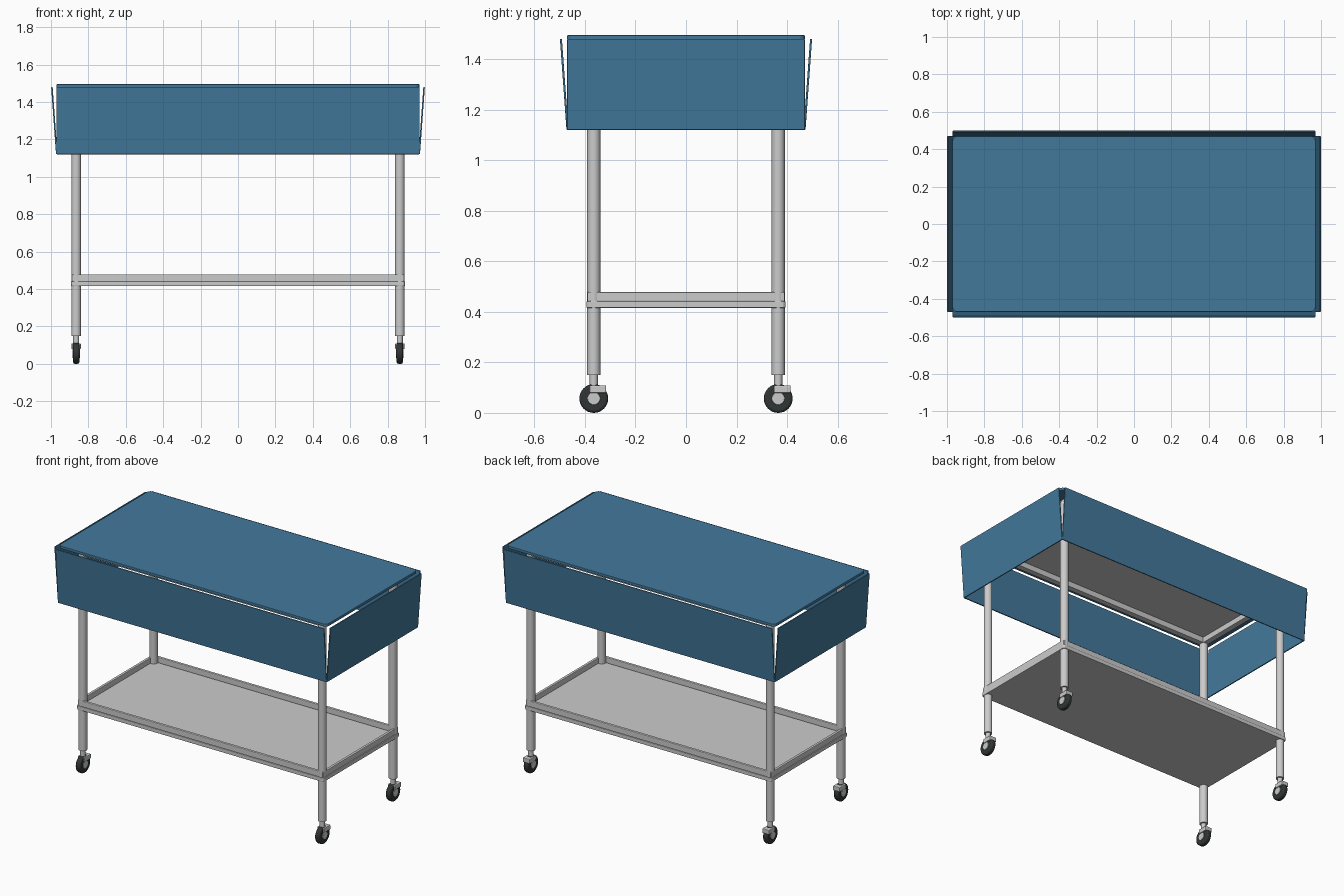
import bpy, bmesh, math
from mathutils import Vector

if "Cube" in bpy.data.objects:
    bpy.data.objects.remove(bpy.data.objects["Cube"])


def material(name, rgb):
    m = bpy.data.materials.new(name)
    m.diffuse_color = (*rgb, 1)
    m.use_nodes = True
    m.node_tree.nodes["Principled BSDF"].inputs["Base Color"].default_value = m.diffuse_color
    return m


BLUE = material("blue_panel", (0.055, 0.19, 0.33))
RUBBER = material("dark_rubber", (0.03, 0.035, 0.035))


def finish(ob, name, mat=None, bevel=0, segments=2):
    ob.name = name
    if mat:
        ob.data.materials.append(mat)
    if bevel:
        b = ob.modifiers.new("bevel", 'BEVEL')
        b.width, b.segments, b.limit_method = bevel, segments, 'ANGLE'
    return ob


def box(name, center, size, mat=None, bevel=0, rot=(0, 0, 0)):
    bpy.ops.mesh.primitive_cube_add(size=1, location=center, rotation=rot)
    ob = bpy.context.object
    for v in ob.data.vertices:
        v.co = v.co * Vector(size)
    return finish(ob, name, mat, bevel)


def cylinder(name, center, r, depth, mat=None, bevel=0, axis='Z', sides=32):
    rot = (0, math.pi / 2, 0) if axis == 'X' else (0, 0, 0)
    bpy.ops.mesh.primitive_cylinder_add(vertices=sides, radius=r, depth=depth,
                                        location=center, rotation=rot)
    bpy.ops.object.shade_smooth_by_angle(angle=math.radians(35))
    return finish(bpy.context.object, name, mat, bevel, 3)


def rounded_slab(name, x, y, z0, z1, radius, mat=None, bevel=0.003):
    bm = bmesh.new()
    bmesh.ops.create_cube(bm, size=1)
    for v in bm.verts:
        v.co = (v.co.x * 2 * x, v.co.y * 2 * y, z0 if v.co.z < 0 else z1)
    upright = [e for e in bm.edges
               if abs(e.verts[0].co.z - e.verts[1].co.z) > 1e-4]
    bmesh.ops.bevel(bm, geom=upright, offset=radius, segments=6,
                    profile=0.5, affect='EDGES')
    me = bpy.data.meshes.new(name)
    bm.to_mesh(me)
    bm.free()
    ob = bpy.data.objects.new(name, me)
    bpy.context.collection.objects.link(ob)
    return finish(ob, name, mat, bevel)


LX, LY = 0.865, 0.365

# Table top and the grey board under it
rounded_slab("table_top", 0.97, 0.47, 1.477, 1.495, 0.025, BLUE)
box("top_underboard", (0, 0, 1.469), (1.77, 0.77, 0.016))

# Hanging leaves, leaning outward at the top
tilt = math.atan2(0.026, 0.36)
for s, side in ((-1, "front"), (1, "back")):
    box(side + "_leaf", (0, s * 0.482, 1.30), (1.94, 0.008, 0.36), BLUE,
        0.002, (-s * tilt, 0, 0))
for s, side in ((-1, "left"), (1, "right")):
    box(side + "_leaf", (s * 0.982, 0, 1.30), (0.008, 0.94, 0.36), BLUE,
        0.002, (0, s * tilt, 0))

# Lower shelf and raised rims, plus matching rails under the top
rounded_slab("lower_shelf", 0.893, 0.394, 0.416, 0.441, 0.015)
for s in (-1, 1):
    box("shelf_long_rim", (0, s * 0.381, 0.459), (1.77, 0.018, 0.038), None, 0.004)
    box("shelf_short_rim", (s * 0.879, 0, 0.459), (0.018, 0.77, 0.038), None, 0.004)
    box("top_long_rail", (0, s * LY, 1.443), (1.73, 0.04, 0.04), None, 0.004)
    box("top_short_rail", (s * LX, 0, 1.443), (0.04, 0.73, 0.04), None, 0.004)

# Legs with casters; every caster trails toward +y
for sx in (-1, 1):
    for sy in (-1, 1):
        x, y = sx * LX, sy * LY
        cylinder("leg", (x, y, 0.807), 0.026, 1.314)
        cylinder("caster_stem", (x, y, 0.128), 0.016, 0.06)
        cylinder("wheel_tire", (x, y, 0.057), 0.057, 0.034, RUBBER, 0.01, 'X')
        cylinder("wheel_hub", (x, y, 0.057), 0.025, 0.040, None, 0.002, 'X')
        box("caster_fork", (x, y + 0.016, 0.094), (0.05, 0.066, 0.03), None, 0.004)
